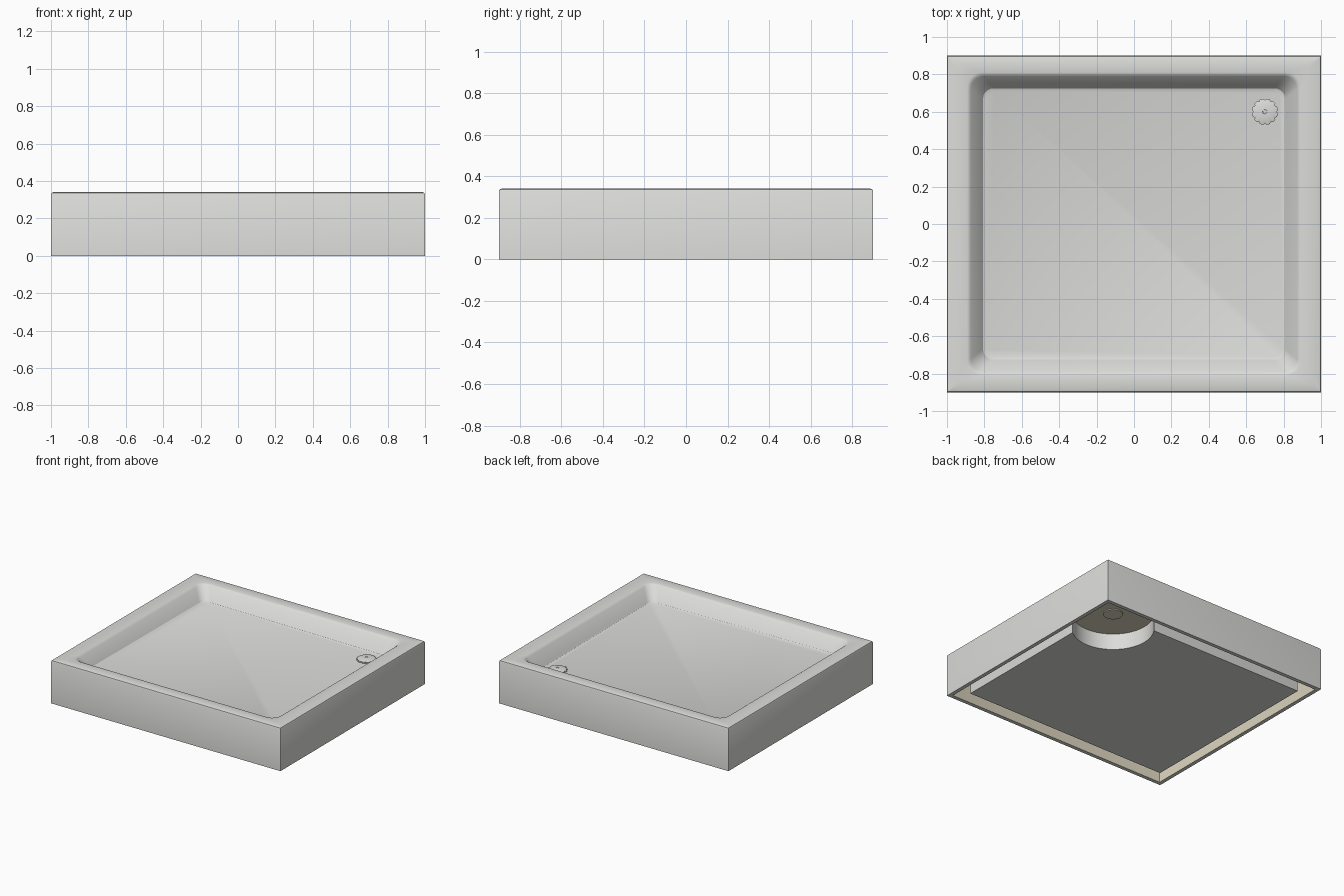
import bpy, bmesh, math

cube = bpy.data.objects.get("Cube")
if cube:
    bpy.data.objects.remove(cube, do_unlink=True)


def material(name, rgb):
    m = bpy.data.materials.new(name)
    m.use_nodes = True
    m.diffuse_color = (*rgb, 1)
    m.node_tree.nodes["Principled BSDF"].inputs["Base Color"].default_value = (*rgb, 1)
    return m


GREY = material("light_grey", (0.72, 0.72, 0.70))
TAN = material("pale_tan", (0.72, 0.67, 0.52))


def rounded_rect(hx, hy, z, r, steps=6):
    """Closed loop of points; z may be a number or a function of x and y."""
    pts = []
    for q, (sx, sy) in enumerate([(1, 1), (-1, 1), (-1, -1), (1, -1)]):
        for i in range(steps + 1):
            a = math.pi / 2 * (q + i / steps)
            x = sx * (hx - r) + r * math.cos(a)
            y = sy * (hy - r) + r * math.sin(a)
            pts.append((x, y, z(x, y) if callable(z) else z))
    return pts


def loft(name, loops, mats, paint=lambda i: 0):
    """Skin a stack of equal loops and cap both ends."""
    bm = bmesh.new()
    rings = [[bm.verts.new(p) for p in loop] for loop in loops]
    n = len(rings[0])
    bm.faces.new(rings[0]).material_index = paint(0)
    for i, (a, b) in enumerate(zip(rings, rings[1:])):
        for k in range(n):
            f = bm.faces.new((a[k], a[(k + 1) % n], b[(k + 1) % n], b[k]))
            f.material_index = paint(i)
    bm.faces.new(rings[-1]).material_index = paint(len(rings))
    bmesh.ops.recalc_face_normals(bm, faces=bm.faces)
    mesh = bpy.data.meshes.new(name)
    bm.to_mesh(mesh)
    bm.free()
    for m in mats:
        mesh.materials.append(m)
    ob = bpy.data.objects.new(name, mesh)
    bpy.context.collection.objects.link(ob)
    return ob


def circle(cx, cy, z, radius, n=48):
    pts = []
    for k in range(n):
        a = 2 * math.pi * k / n
        r = radius(k) if callable(radius) else radius
        pts.append((cx + r * math.cos(a), cy + r * math.sin(a), z))
    return pts


def smooth(ob, angle=30):
    bpy.ops.object.select_all(action="DESELECT")
    ob.select_set(True)
    bpy.context.view_layer.objects.active = ob
    bpy.ops.object.shade_smooth_by_angle(angle=math.radians(angle))


def floor(rise):
    """Floor plane falling gently towards the drain."""
    return lambda x, y: 0.234 + rise - 0.008 * x - 0.005 * y


# Tray: hollow underside, skirt, rim and sloped basin
under = [(0.90, 0.79, 0.13, 0.05), (0.93, 0.83, 0.31, 0.05),
         (0.97, 0.87, 0.31, 0.003), (0.97, 0.87, 0, 0.003)]
skirt = [(1, 0.9, 0, 0.003), (1, 0.9, 0.328, 0.003),
         (0.9965, 0.8965, 0.3365, 0.003), (0.988, 0.888, 0.34, 0.003)]
basin = [(0, 0.34, 0.08), (0.010, 0.337, 0.075), (0.02, 0.329, 0.07),
         (0.075, floor(0.02), 0.06), (0.085, floor(0.006), 0.055), (0.10, floor(0), 0.05)]
loops = [rounded_rect(*p) for p in under + skirt]
loops += [rounded_rect(0.892 - d, 0.81 - d, z, r) for d, z, r in basin]
tray = loft("shower_tray", loops, [GREY, TAN], lambda i: 1 if i < 3 else 0)
smooth(tray)

# Support block under the basin, with a round recess around the drain
DX, DY = 0.7, 0.6
block = loft("support_block", [rounded_rect(0.89, 0.77, z, 0.002) for z in (0.002, 0.14)], [GREY])
cutter = loft("recess_cutter", [circle(DX, DY, z, 0.295, 64) for z in (-0.1, 0.3)], [GREY])
cutter.hide_render = True
cut = block.modifiers.new("recess", "BOOLEAN")
cut.operation = "DIFFERENCE"
cut.solver = "EXACT"
cut.object = cutter
bpy.context.view_layer.objects.active = block
block.select_set(True)
bpy.ops.object.modifier_apply(modifier=cut.name)
bpy.data.objects.remove(cutter, do_unlink=True)
smooth(block)

# Drain outlet below the tray
outlet = loft("drain_outlet", [circle(DX, DY, z, 0.07) for z in (0.122, 0.2)], [TAN])
smooth(outlet)

# Domed drain cover with a notched edge and a small centre button
notched = lambda k: 0.07 if k % 4 else 0.062
cover = [(0.222, notched), (0.236, notched), (0.240, 0.055), (0.243, 0.03),
         (0.244, 0.012), (0.241, 0.011), (0.241, 0.004)]
drain = loft("drain_cover", [circle(DX, DY, z, r) for z, r in cover], [GREY])
smooth(drain)
